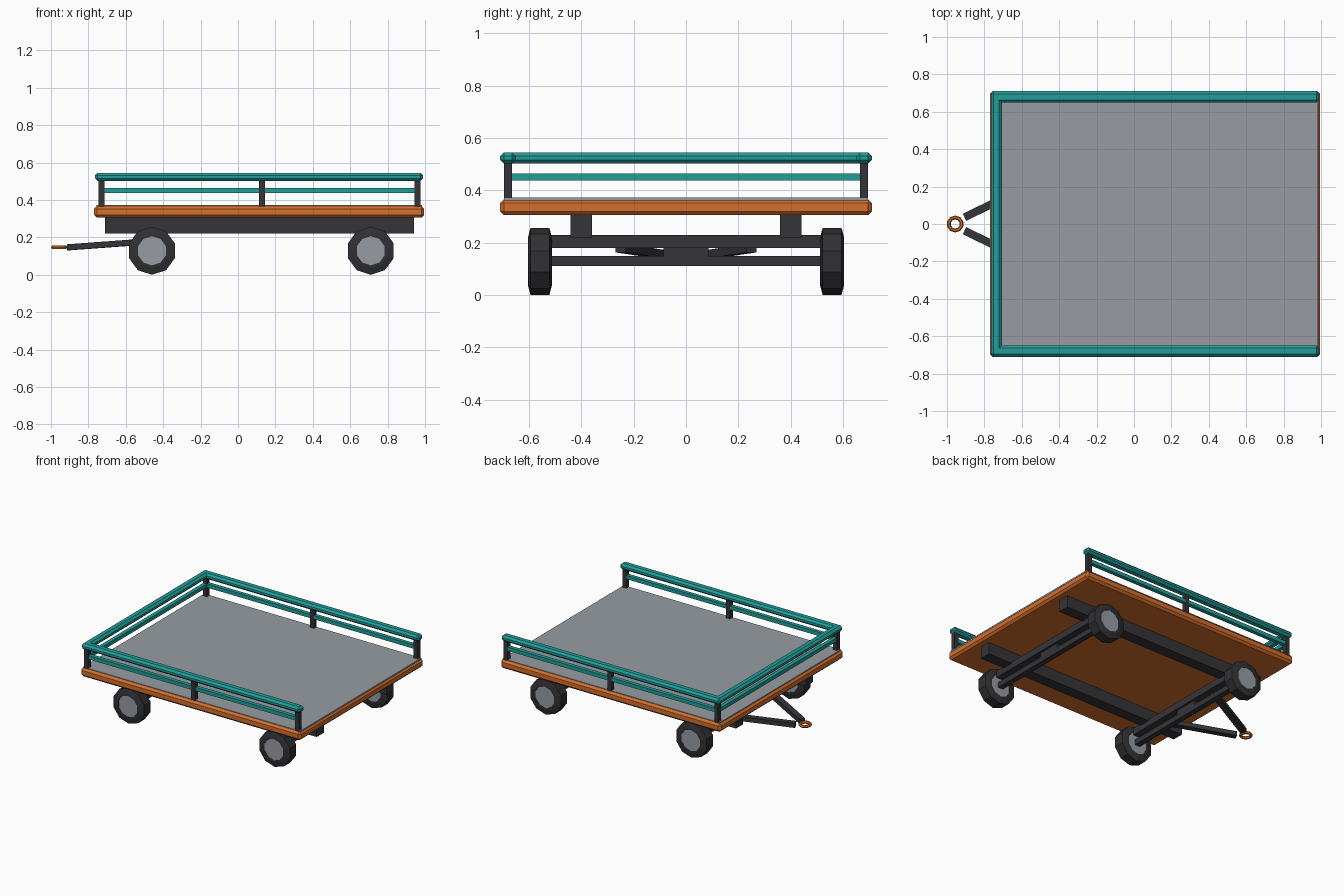
import bpy, bmesh, math
from mathutils import Vector

if "Cube" in bpy.data.objects:
    bpy.data.objects.remove(bpy.data.objects["Cube"])


def material(name, rgb):
    m = bpy.data.materials.new(name)
    m.diffuse_color = (*rgb, 1)
    m.use_nodes = True
    m.node_tree.nodes["Principled BSDF"].inputs["Base Color"].default_value = m.diffuse_color
    return m


TEAL = material("teal paint", (0.016, 0.34, 0.32))
ORANGE = material("orange paint", (0.66, 0.16, 0.025))
GREY = material("grey metal", (0.31, 0.335, 0.37))
DARK = material("dark steel", (0.036, 0.035, 0.042))
TYRE = material("tyre rubber", (0.030, 0.030, 0.034))


def finish(name, bm, mat):
    bmesh.ops.recalc_face_normals(bm, faces=bm.faces)
    me = bpy.data.meshes.new(name)
    bm.to_mesh(me)
    bm.free()
    me.materials.append(mat)
    ob = bpy.data.objects.new(name, me)
    bpy.context.collection.objects.link(ob)
    return ob


def box(name, lo, hi, mat, bevel=0, segments=1):
    lo, hi = Vector(lo), Vector(hi)
    bm = bmesh.new()
    bmesh.ops.create_cube(bm, size=1)
    for v in bm.verts:
        v.co = Vector([(lo[i] + hi[i]) / 2 + v.co[i] * (hi[i] - lo[i]) for i in range(3)])
    ob = finish(name, bm, mat)
    if bevel:
        mod = ob.modifiers.new("bevel", 'BEVEL')
        mod.width, mod.segments = bevel, segments
    return ob


def bar(name, a, b, width, height, mat):
    """Rectangular bar from point a to point b."""
    a, b = Vector(a), Vector(b)
    d = b - a
    ob = box(name, (-d.length / 2, -width / 2, -height / 2),
             (d.length / 2, width / 2, height / 2), mat)
    ob.location = (a + b) / 2
    ob.rotation_euler = (0, -math.atan2(d.z, math.hypot(d.x, d.y)), math.atan2(d.y, d.x))
    return ob


def lathe(name, profile, n, mat, loc, closed=False):
    """Turn (radius, y) points round the y axis, one vertex at the top."""
    bm = bmesh.new()
    rings = []
    for r, y in profile:
        rings.append([bm.verts.new((r * math.sin(i * math.tau / n), y,
                                    r * math.cos(i * math.tau / n))) for i in range(n)])
    pairs = list(zip(rings, rings[1:]))
    if closed:
        pairs.append((rings[-1], rings[0]))
    else:
        bm.faces.new(rings[0])
        bm.faces.new(rings[-1])
    for p, q in pairs:
        for i in range(n):
            j = (i + 1) % n
            bm.faces.new((p[i], p[j], q[j], q[i]))
    ob = finish(name, bm, mat)
    ob.location = loc
    return ob


# Deck
box("deck_frame", (-0.77, -0.71, 0.305), (0.995, 0.71, 0.367), ORANGE, 0.015)
box("deck_plate", (-0.757, -0.695, 0.35), (0.985, 0.695, 0.372), GREY)

# Side rails, posts and chassis beams
for s in (-1, 1):
    side = "left" if s > 0 else "right"
    y = 0.68 * s
    box(side + "_top_rail", (-0.765, y - 0.03, 0.502), (0.99, y + 0.03, 0.545), TEAL, 0.014)
    box(side + "_middle_rail", (-0.73, y - 0.014, 0.438), (0.975, y + 0.014, 0.465), TEAL)
    for k, x in enumerate((-0.73, 0.128, 0.96)):
        box(f"{side}_post_{k}", (x - 0.016, y - 0.016, 0.365),
            (x + 0.016, y + 0.016, 0.51), DARK)
    y = 0.4 * s
    box(side + "_chassis_beam", (-0.71, y - 0.041, 0.22), (0.94, y + 0.041, 0.31), DARK)

# Front rails
box("front_top_rail", (-0.765, -0.7, 0.502), (-0.707, 0.7, 0.545), TEAL, 0.014)
box("front_middle_rail", (-0.744, -0.68, 0.438), (-0.716, 0.68, 0.465), TEAL)

# Axles and wheels
R = 0.1285
tyre_profile = [(0.078, -0.046), (0.09, -0.046), (R, -0.036),
                (R, 0.036), (0.09, 0.046), (0.078, 0.046)]
for end, x in (("front", -0.46), ("rear", 0.71)):
    box(end + "_crossbeam", (x - 0.035, -0.515, 0.18), (x + 0.035, 0.515, 0.23), DARK)
    box(end + "_axle", (x - 0.02, -0.53, 0.112), (x + 0.02, 0.53, 0.15), DARK)
    box(end + "_pivot_block", (x - 0.02, -0.085, 0.145), (x + 0.02, 0.085, 0.185), DARK)
    for s in (-1, 1):
        tag = f"{end}_{'left' if s > 0 else 'right'}"
        loc = (x, 0.558 * s, R)
        lathe(tag + "_tyre", tyre_profile, 10, TYRE, loc, closed=True)
        lathe(tag + "_hub", [(0.079, -0.044), (0.079, 0.044)], 10, GREY, loc)

# Drawbar arms and hitch ring
for s in (-1, 1):
    bar(f"drawbar_{'left' if s > 0 else 'right'}", (-0.905, 0.036 * s, 0.147),
        (-0.47, 0.25 * s, 0.179), 0.042, 0.032, DARK)
ring_profile = [(0.035 + 0.0105 * math.cos(math.tau * k / 6),
                 0.0105 * math.sin(math.tau * k / 6)) for k in range(6)]
ring = lathe("hitch_ring", ring_profile, 10, ORANGE, (-0.956, 0, 0.148), closed=True)
ring.rotation_euler = (math.pi / 2, 0, 0)
